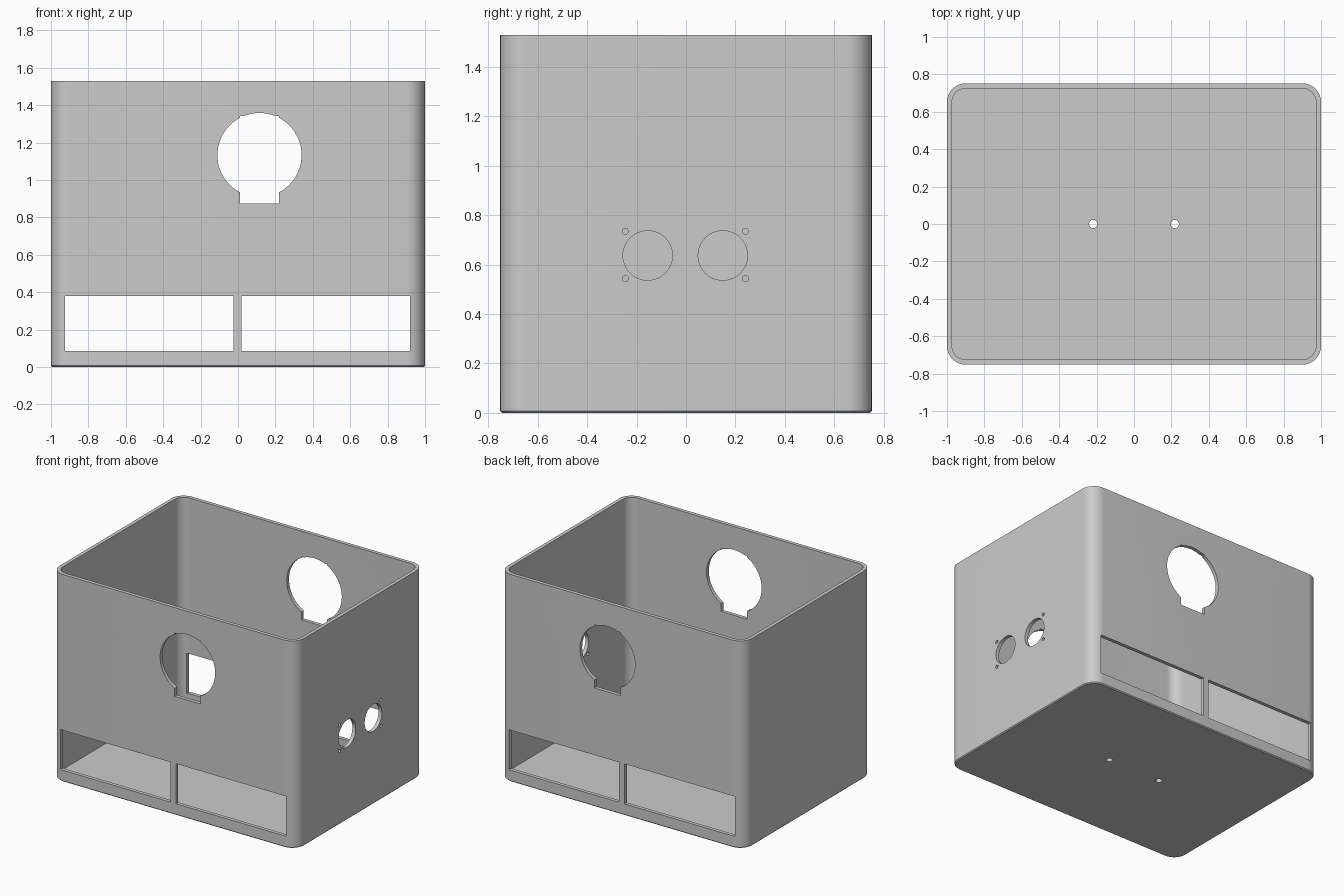
import bpy, bmesh, math
from mathutils import Matrix, Vector

cube = bpy.data.objects.get("Cube")
if cube:
    bpy.data.objects.remove(cube, do_unlink=True)

HX, HY, H = 1.0, 0.752, 1.53      # half width, half depth, height
WALL, FLOOR, RADIUS = 0.027, 0.035, 0.1

grey = bpy.data.materials.new("plain grey")
grey.use_nodes = True
colour = (0.6, 0.6, 0.6, 1)
grey.diffuse_color = colour
grey.node_tree.nodes["Principled BSDF"].inputs["Base Color"].default_value = colour


def new_object(name, bm):
    bmesh.ops.recalc_face_normals(bm, faces=bm.faces)
    mesh = bpy.data.meshes.new(name)
    bm.to_mesh(mesh)
    bm.free()
    obj = bpy.data.objects.new(name, mesh)
    bpy.context.collection.objects.link(obj)
    mesh.materials.append(grey)
    return obj


def rounded_loop(bm, inset, z, steps=10):
    """Rounded rectangle of vertices, inset from the outer outline."""
    r = RADIUS - inset
    verts = []
    for k, (sx, sy) in enumerate([(1, 1), (-1, 1), (-1, -1), (1, -1)]):
        for i in range(steps + 1):
            a = math.pi / 2 * (k + i / steps)
            verts.append(bm.verts.new((sx * (HX - RADIUS) + r * math.cos(a),
                                       sy * (HY - RADIUS) + r * math.sin(a), z)))
    return verts


# Open box: outside, rim, inside and floor as one run of loops
bm = bmesh.new()
loops = [rounded_loop(bm, inset, z) for inset, z in
         [(0.007, 0), (0, 0.007), (0, H), (WALL, H), (WALL, FLOOR)]]
for low, high in zip(loops, loops[1:]):
    n = len(low)
    for i in range(n):
        j = (i + 1) % n
        bm.faces.new((low[i], low[j], high[j], high[i]))
bm.faces.new(loops[0][::-1])
bm.faces.new(loops[-1])
box = new_object("open_box", bm)


def cut(name, bm):
    cutter = new_object(name, bm)
    cutter.hide_render = True
    mod = box.modifiers.new(name, 'BOOLEAN')
    mod.operation, mod.solver, mod.object = 'DIFFERENCE', 'EXACT', cutter
    bpy.context.view_layer.objects.active = box
    box.select_set(True)
    bpy.ops.object.modifier_apply(modifier=name)
    bpy.data.objects.remove(cutter, do_unlink=True)


def cut_block(name, x0, x1, z0, z1):
    """Rectangular opening through the front and back walls."""
    bm = bmesh.new()
    size = Matrix.Diagonal((x1 - x0, 2, z1 - z0, 1))
    bmesh.ops.create_cube(bm, size=1, matrix=Matrix.Translation(
        ((x0 + x1) / 2, 0, (z0 + z1) / 2)) @ size)
    cut(name, bm)


def cut_round(name, centre, axis, radius, depth, sides=48):
    bm = bmesh.new()
    turn = Vector((0, 0, 1)).rotation_difference(Vector(axis)).to_matrix().to_4x4()
    bmesh.ops.create_cone(bm, cap_ends=True, segments=sides, radius1=radius,
                          radius2=radius, depth=depth,
                          matrix=Matrix.Translation(centre) @ turn)
    cut(name, bm)


# Front and back: two low slots, and a keyed round opening
cut_block("right_slot", -0.924, -0.024, 0.085, 0.38)
cut_block("left_slot", 0.019, 0.919, 0.085, 0.38)
cut_round("round_opening", (0.115, 0, 1.133), (0, 1, 0), 0.225, 2, 64)
cut_block("opening_key", 0.01, 0.22, 0.875, 1.342)

# Left side: paired round holes with screw holes
for s in (-1, 1):
    cut_round("side_hole", (HX, s * 0.152 - 0.003, 0.637), (1, 0, 0), 0.1, 0.3)
    for z in (0.543, 0.735):
        cut_round("screw_hole", (HX, s * 0.243 - 0.003, z), (1, 0, 0), 0.012, 0.3, 20)
    # Floor holes
    cut_round("floor_hole", (s * 0.218, 0, 0), (0, 0, 1), 0.022, 0.3, 24)

bpy.context.view_layer.objects.active = box
box.select_set(True)
bpy.ops.object.shade_smooth_by_angle(angle=math.radians(30))
